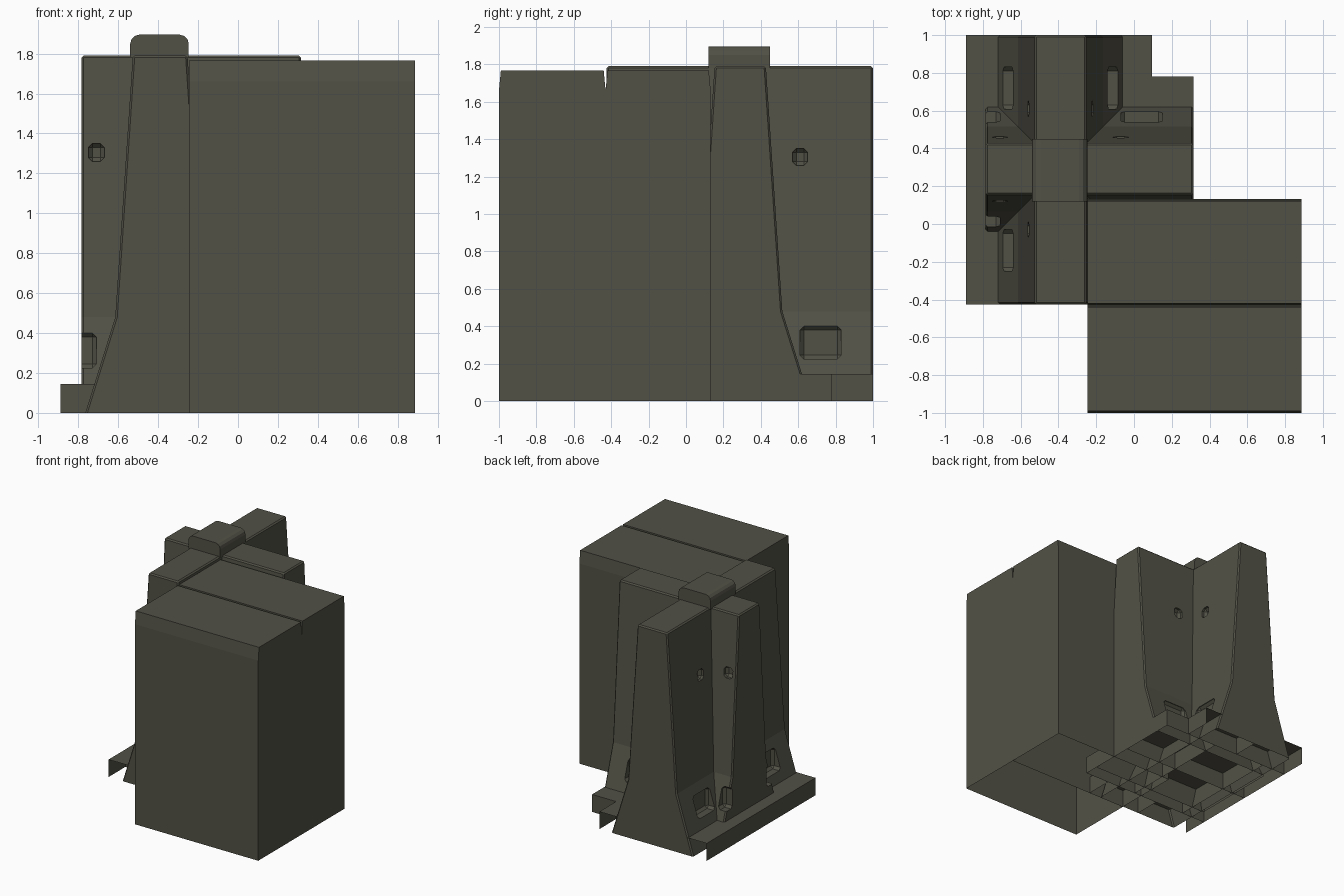
import bpy, bmesh
from mathutils import Matrix

if "Cube" in bpy.data.objects:
    bpy.data.objects.remove(bpy.data.objects["Cube"], do_unlink=True)

COLOR = (0.085, 0.083, 0.062, 1)
concrete = bpy.data.materials.new("olive_concrete")
concrete.use_nodes = True
concrete.diffuse_color = COLOR
bsdf = concrete.node_tree.nodes["Principled BSDF"]
bsdf.inputs["Base Color"].default_value = COLOR
bsdf.inputs["Roughness"].default_value = 0.9

CX, CY = -0.39, 0.29      # crossing point of the two walls
TOP, BASE = 1.79, 0.145


def finish(name, bm):
    bmesh.ops.recalc_face_normals(bm, faces=bm.faces)
    mesh = bpy.data.meshes.new(name)
    bm.to_mesh(mesh)
    bm.free()
    mesh.materials.append(concrete)
    obj = bpy.data.objects.new(name, mesh)
    bpy.context.collection.objects.link(obj)
    return obj


def open_bottom(bm):
    """Remove the faces lying on the ground."""
    flat = [f for f in bm.faces if all(v.co.z < 0.001 for v in f.verts)]
    bmesh.ops.delete(bm, geom=flat, context='FACES')


def prism(profile, place, lo, hi):
    """Sweep a (u, z) profile along v from lo to hi."""
    bm = bmesh.new()
    face = bm.faces.new([bm.verts.new(place(u, lo, z)) for u, z in profile])
    side = bmesh.ops.extrude_face_region(bm, geom=[face])["geom"]
    shift = place(0, hi, 0), place(0, lo, 0)
    vec = [a - b for a, b in zip(*shift)]
    bmesh.ops.translate(bm, vec=vec, verts=[e for e in side if isinstance(e, bmesh.types.BMVert)])
    bmesh.ops.recalc_face_normals(bm, faces=bm.faces)
    return bm


def add_box(bm, lo, hi):
    size = [b - a for a, b in zip(lo, hi)]
    mid = [(a + b) / 2 for a, b in zip(lo, hi)]
    mat = Matrix.Translation(mid) @ Matrix.Diagonal((*size, 1))
    return bmesh.ops.create_cube(bm, size=1, matrix=mat)["verts"]


def bevel(bm, edges, width, segments=1):
    bmesh.ops.bevel(bm, geom=edges, offset=width, segments=segments,
                    affect='EDGES', profile=0.5, clamp_overlap=True)


def barrier(name, place, lo, hi):
    """Flared wall with lifting pockets low down and small sockets high up."""
    half = [(0.375, 0), (0.225, 0.48), (0.137, TOP)]
    profile = half + [(-u, z) for u, z in reversed(half)]
    bm = prism(profile, place, lo, hi)
    ends = (place(0, lo, 0), place(0, hi, 0))
    edges = []
    for e in bm.edges:
        a, b = (v.co for v in e.verts)
        grounded = max(a.z, b.z) < 0.001
        level = abs(a.z - b.z) < 0.001
        if not grounded and not (level and abs(a.z - 0.48) < 0.01):
            edges.append(e)
    bevel(bm, edges, 0.01)
    wall = finish(name, bm)

    cut = bmesh.new()
    for side in (-1, 1):
        for v, width, z0, z1, deep in ((0.43, 0.22, 0.225, 0.4, 0.225),
                                       (0.32, 0.08, 1.26, 1.35, 0.13)):
            for along in (-v, v):
                p = place(side * deep, along - width / 2, z0)
                q = place(side * 0.5, along + width / 2, z1)
                low = [min(a, b) for a, b in zip(p, q)]
                high = [max(a, b) for a, b in zip(p, q)]
                box = add_box(cut, low, high)
                bevel(cut, list({e for w in box for e in w.link_edges}), 0.02)
    cutter = finish(name + "_pocket_cutter", cut)
    mod = wall.modifiers.new("pockets", 'BOOLEAN')
    mod.operation, mod.solver, mod.object = 'DIFFERENCE', 'EXACT', cutter
    bpy.context.view_layer.update()
    shape = bpy.data.meshes.new_from_object(
        wall.evaluated_get(bpy.context.evaluated_depsgraph_get()))
    wall.modifiers.clear()
    bpy.data.objects.remove(cutter, do_unlink=True)
    bm = bmesh.new()
    bm.from_mesh(shape)
    open_bottom(bm)
    bm.to_mesh(wall.data)
    bm.free()


# Crossing walls
barrier("long_wall", lambda u, v, z: (CX + u, CY + v, z), -0.715, 0.71)
barrier("cross_wall", lambda u, v, z: (CX + v, CY + u, z), -0.395, 0.705)

# Rounded cap over the crossing
cap = bmesh.new()
add_box(cap, (-0.54, 0.12, TOP - 0.01), (-0.247, 0.45, 1.895))
rims = [e for e in cap.edges
        if all(v.co.z > 1.85 for v in e.verts)
        and abs(e.verts[0].co.y - e.verts[1].co.y) > 0.1]
bevel(cap, rims, 0.045, 3)
finish("crossing_cap", cap)

# Pair of plain blocks, drawn in slightly at the top
for name, y0, y1 in (("front_block", -1, -0.43), ("rear_block", -0.43, 0.132)):
    outline = [(y0, 0), (y1, 0), (y1, 1.66), (y1 - 0.01, 1.766),
               (y0 + 0.01, 1.766), (y0, 1.66)]
    block = prism(outline, lambda u, v, z: (v, u, z), -0.245, 0.886)
    open_bottom(block)
    finish(name, block)

# Hollow paving tiles in staggered rows, open below and at the cut ends
tiles = bmesh.new()
rows = [-0.425, -0.205, 0.29, 0.78, 1]
short_row, long_row = [-0.89, -0.4, 0.095], [-0.89, -0.67, -0.18, 0.315]
for i, (y0, y1) in enumerate(zip(rows, rows[1:])):
    columns = long_row if i in (1, 2) else short_row
    for x0, x1 in zip(columns, columns[1:]):
        add_box(tiles, (x0, y0, 0), (x1, y1, BASE))
open_bottom(tiles)
cut_ends = [f for f in tiles.faces
            if any(all(abs(v.co.y - end) < 0.001 for v in f.verts)
                   for end in (rows[0], rows[-1]))]
bmesh.ops.delete(tiles, geom=cut_ends, context='FACES')
finish("paving_tiles", tiles)
